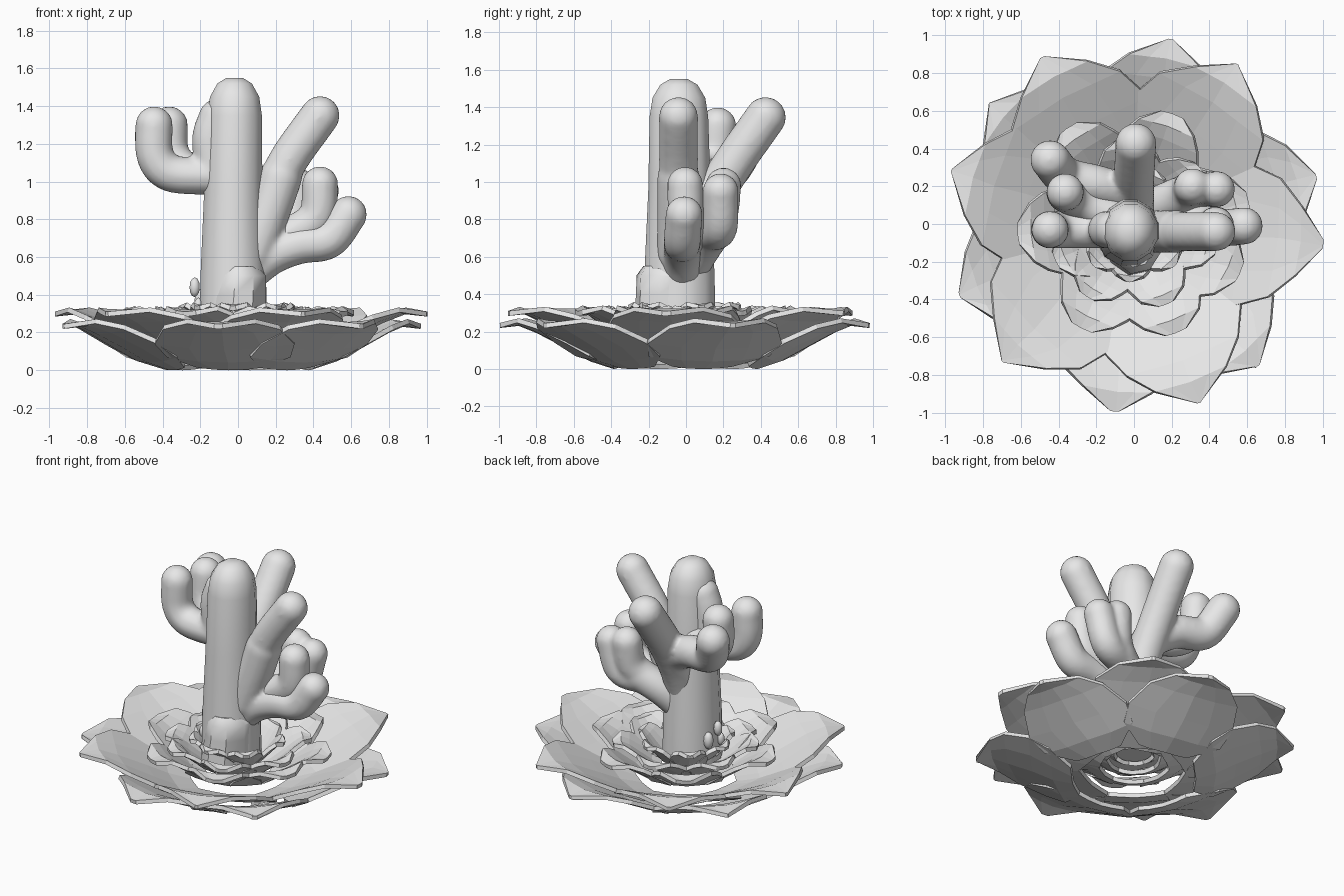
import bpy, bmesh, math, random
from mathutils import Vector, Matrix

random.seed(4)
cube = bpy.data.objects.get("Cube")
if cube:
    bpy.data.objects.remove(cube)

grey = bpy.data.materials.new("plain grey")
grey.use_nodes = True
grey.diffuse_color = (0.8, 0.8, 0.8, 1)
grey.node_tree.nodes["Principled BSDF"].inputs["Base Color"].default_value = (0.8, 0.8, 0.8, 1)


def make_object(name, bm):
    mesh = bpy.data.meshes.new(name)
    bm.to_mesh(mesh)
    bm.free()
    mesh.materials.append(grey)
    obj = bpy.data.objects.new(name, mesh)
    bpy.context.collection.objects.link(obj)
    return obj


def lathe(name, rings, sides, stretch):
    """Closed column from (x, y, z, radius) rings."""
    bm = bmesh.new()
    loops = []
    for x, y, z, r in rings:
        loops.append([bm.verts.new((x + r * math.cos(a), y + stretch * r * math.sin(a), z))
                      for a in (math.tau * (i + 0.5) / sides for i in range(sides))])
    for low, high in zip(loops, loops[1:]):
        for i in range(sides):
            j = (i + 1) % sides
            bm.faces.new((low[i], low[j], high[j], high[i]))
    bm.faces.new(loops[0])
    bm.faces.new(loops[-1])
    bmesh.ops.recalc_face_normals(bm, faces=bm.faces[:])
    obj = make_object(name, bm)
    bpy.ops.object.select_all(action='DESELECT')
    obj.select_set(True)
    bpy.context.view_layer.objects.active = obj
    bpy.ops.object.shade_smooth_by_angle(angle=math.radians(42))


def smooth_path(points, steps=12):
    """Catmull-Rom samples through the points."""
    p = [Vector(q) for q in points]
    p = [2 * p[0] - p[1]] + p + [2 * p[-1] - p[-2]]
    for a, b, c, d in zip(p, p[1:], p[2:], p[3:]):
        for i in range(steps + 1):
            t = i / steps
            yield 0.5 * (2 * b + (c - a) * t + (2 * a - 5 * b + 4 * c - d) * t ** 2
                         + (3 * b - a - 3 * c + d) * t ** 3)


def arm_cluster(name, paths):
    """Round-ended arms fused into one soft skin."""
    bm = bmesh.new()
    for radius, points in paths:
        for centre in smooth_path(points):
            bmesh.ops.create_icosphere(bm, subdivisions=3, radius=radius,
                                       matrix=Matrix.Translation(centre))
    obj = make_object(name, bm)
    remesh = obj.modifiers.new("fuse", 'REMESH')
    remesh.mode = 'VOXEL'
    remesh.voxel_size = 0.016
    remesh.use_smooth_shade = True
    soften = obj.modifiers.new("soften", 'SMOOTH')
    soften.factor = 0.5
    soften.iterations = 6


def petal(name, angle, reach, start, z_base, z_tip, width, cup, blunt):
    """Faceted cupped leaf, pointed or blunt."""
    # along, half width, rise
    stations = [(0, 0.45, 0), (0.2, 0.9, 0.18), (0.4, 1, 0.48),
                (0.66, 0.82, 0.86), (0.83, 0.5 + 0.35 * blunt, 1.05), (1, 0.03 + 0.5 * blunt, 1)]
    across = (-1, -0.5, 0, 0.5, 1)
    turn = Matrix.Rotation(angle, 3, 'Z')
    bm = bmesh.new()
    rows = []
    for along, half, rise in stations:
        row = []
        for s in across:
            r = start + (reach - start) * along - 0.03 * reach * abs(s) * half
            z = z_base + (z_tip - z_base) * rise + cup * s * s * half
            jitter = 0.012 * reach * random.uniform(-1, 1)
            row.append(bm.verts.new(turn @ Vector((r, s * half * width + jitter, z))))
        rows.append(row)
    for low, high in zip(rows, rows[1:]):
        for i in range(len(across) - 1):
            bm.faces.new((low[i], high[i], high[i + 1], low[i + 1]))
    obj = make_object(name, bm)
    shell = obj.modifiers.new("thickness", 'SOLIDIFY')
    shell.thickness = 0.026
    shell.offset = -1


# Main trunk
lathe("trunk", [(-0.025, -0.035, 0.2, 0.185), (-0.025, -0.035, 0.5, 0.18),
                (-0.025, -0.035, 0.95, 0.16), (-0.018, -0.038, 1.35, 0.15),
                (-0.018, -0.038, 1.45, 0.135), (-0.018, -0.038, 1.52, 0.095),
                (-0.018, -0.038, 1.55, 0.045)], 12, 1.08)

# Sleeve at the foot of the trunk
lathe("trunk_sleeve", [(-0.01, -0.07, 0.22, 0.165), (0.005, -0.075, 0.4, 0.15),
                       (0.01, -0.075, 0.5, 0.148), (0.01, -0.1, 0.55, 0.1)], 9, 1.3)

# Arms on the left
arm_cluster("left_arms", [
    (0.105, [(0.06, -0.04, 0.62), (0.15, -0.04, 0.85), (0.26, -0.04, 1.1), (0.435, -0.04, 1.35)]),
    (0.115, [(0.08, -0.04, 0.62), (0.17, -0.04, 0.86), (0.225, -0.04, 1.02)]),
    (0.1, [(0.02, -0.02, 0.48), (0.17, -0.02, 0.6), (0.32, -0.02, 0.66),
           (0.48, -0.02, 0.69), (0.585, -0.01, 0.825)]),
])
arm_cluster("left_inner_arm", [
    (0.097, [(0.16, 0.02, 0.68), (0.32, 0.01, 0.74), (0.42, 0.0, 0.82), (0.435, -0.005, 0.985)]),
])

# Arms at the back left corner
arm_cluster("back_left_arms", [
    (0.105, [(0.0, 0.0, 0.52), (0.12, 0.09, 0.66), (0.25, 0.15, 0.75)]),
    (0.097, [(0.2, 0.13, 0.72), (0.37, 0.18, 0.76), (0.44, 0.185, 0.95)]),
    (0.097, [(0.2, 0.12, 0.72), (0.29, 0.18, 0.82), (0.31, 0.2, 0.98)]),
])

# Arms at the back, one fork turning to the right
arm_cluster("back_arms", [
    (0.11, [(0.0, 0.0, 0.6), (0.0, 0.1, 0.84), (0.0, 0.24, 1.08), (0.01, 0.425, 1.345)]),
    (0.106, [(0.0, 0.13, 0.94), (-0.17, 0.2, 1.04), (-0.36, 0.25, 1.08), (-0.445, 0.34, 1.24)]),
])

# Arms on the right, with the stub beside the trunk
arm_cluster("right_arms", [
    (0.1, [(-0.05, -0.03, 1.04), (-0.22, -0.03, 1.03), (-0.37, -0.03, 1.05),
           (-0.44, -0.03, 1.14), (-0.445, -0.03, 1.3)]),
    (0.1, [(-0.12, -0.03, 1.02), (-0.145, -0.03, 1.22), (-0.11, -0.03, 1.34)]),
])
arm_cluster("right_inner_arm", [
    (0.1, [(-0.1, 0.03, 1.04), (-0.26, 0.11, 1.05), (-0.355, 0.155, 1.14), (-0.365, 0.17, 1.3)]),
])

# Small buds low on the right side
for i, (x, y, z, r) in enumerate([(-0.23, -0.02, 0.44, 0.035), (-0.2, 0.04, 0.37, 0.04),
                                  (-0.21, -0.08, 0.34, 0.03)]):
    bm = bmesh.new()
    bmesh.ops.create_icosphere(bm, subdivisions=2, radius=r,
                               matrix=Matrix.Translation((x, y, z)) @ Matrix.Diagonal((0.8, 0.8, 1.5, 1)))
    bud = make_object(f"bud_{i + 1}", bm)
    for face in bud.data.polygons:
        face.use_smooth = True

# Rosette: angles, then reach, start, base height, tip height, half width, edge lift, bluntness
layers = {
    "lower_petal": ((15, 79, 140, 202, 264, 311), 1.0, 0.38, 0.024, 0.245, 0.37, 0.03, 0),
    "upper_petal": ((57, 119, 164, 226, 290, 354), 1.01, 0.3, 0.07, 0.31, 0.39, 0.02, 0),
    "middle_petal": ((10, 71, 125, 185, 243, 291, 335), 0.62, 0.2, 0.11, 0.31, 0.24, 0.03, 0.4),
    "inner_petal": ((40, 95, 155, 205, 237, 292, 345), 0.46, 0.15, 0.15, 0.31, 0.18, 0.03, 0.4),
    "trunk_leaf": ((15, 70, 130, 180, 225, 265, 315), 0.31, 0.11, 0.19, 0.34, 0.12, 0.02, 0.2),
}
for name, (angles, *shape) in layers.items():
    for i, angle in enumerate(angles):
        petal(f"{name}_{i + 1}", math.radians(angle), *shape)
